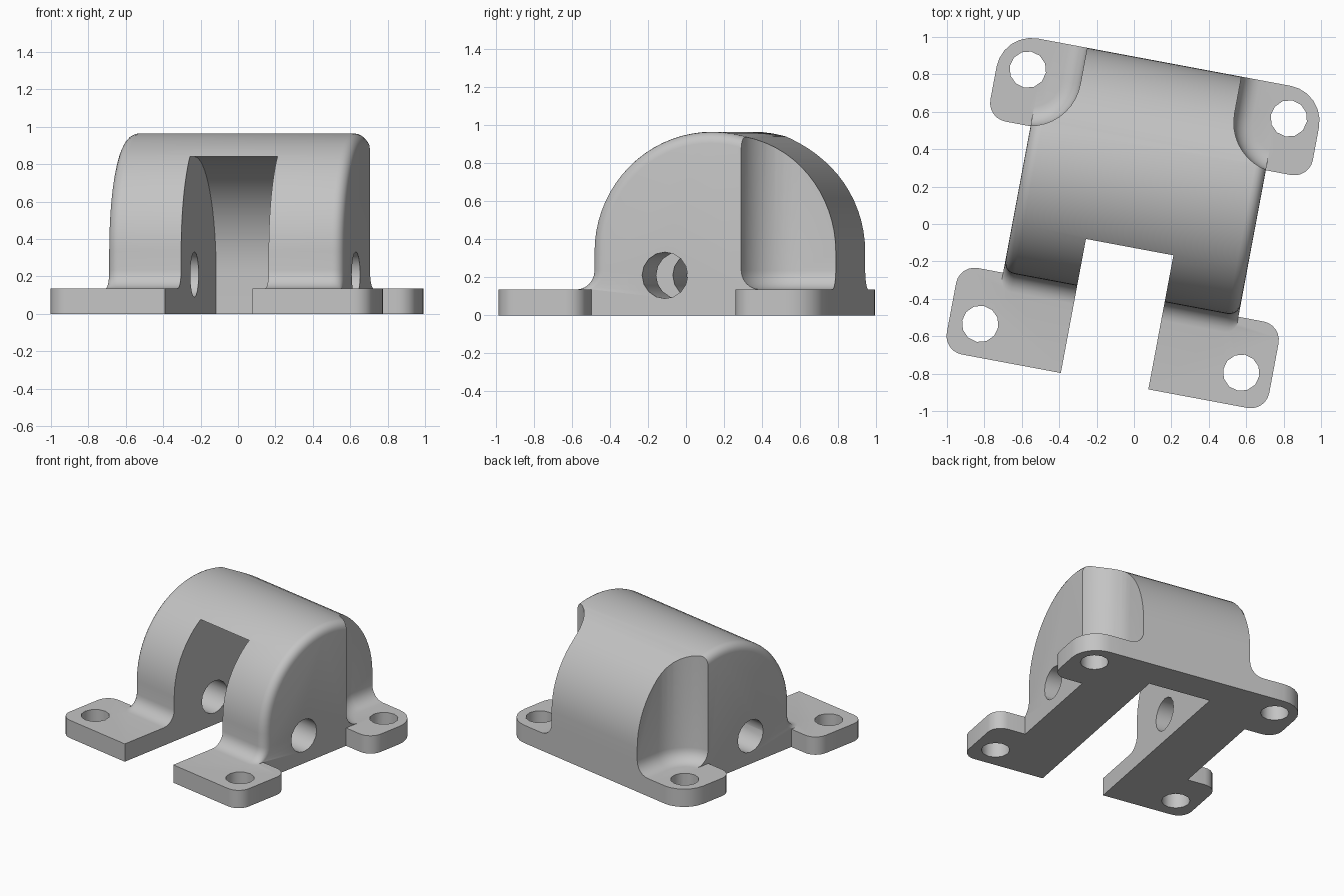
import bpy, bmesh, math
from mathutils import Vector
from math import sin, cos, pi

if "Cube" in bpy.data.objects:
    bpy.data.objects.remove(bpy.data.objects["Cube"])

grey = bpy.data.materials.new("plain grey")
grey.use_nodes = True
COLOUR = (0.55, 0.55, 0.55, 1)
grey.diffuse_color = COLOUR
grey.node_tree.nodes["Principled BSDF"].inputs["Base Color"].default_value = COLOUR

THICK = 0.135      # mounting plate
SIDE = 0.64        # half width of the housing
SLOT = 0.238       # half width of the slot
FRONT, BACK = -0.38, 0.88
RADIUS = (BACK - FRONT) / 2
DOME_Y, DOME_Z = (BACK + FRONT) / 2, 0.335
PIN_Y, PIN_Z = 0.007, 0.21
FILLET, ROUND = 0.1, 0.06


def loft(name, rings):
    """Closed solid through rings of equal length."""
    bm = bmesh.new()
    loops = [[bm.verts.new(p) for p in ring] for ring in rings]
    n = len(loops[0])
    for a, b in zip(loops, loops[1:]):
        for i in range(n):
            j = (i + 1) % n
            bm.faces.new((a[i], a[j], b[j], b[i]))
    bm.faces.new(loops[0][::-1])
    bm.faces.new(loops[-1])
    bmesh.ops.recalc_face_normals(bm, faces=bm.faces)
    mesh = bpy.data.meshes.new(name)
    bm.to_mesh(mesh)
    bm.free()
    obj = bpy.data.objects.new(name, mesh)
    mesh.materials.append(grey)
    bpy.context.collection.objects.link(obj)
    return obj


def arc(cx, cy, r, start, end, steps):
    angles = [start + (end - start) * i / steps for i in range(steps + 1)]
    return [(cx + r * cos(t), cy + r * sin(t)) for t in angles]


def combine(target, tool, operation):
    mod = target.modifiers.new("shape", "BOOLEAN")
    mod.operation, mod.object, mod.solver = operation, tool, "EXACT"
    bpy.context.view_layer.objects.active = target
    bpy.ops.object.modifier_apply(modifier=mod.name)
    bpy.data.objects.remove(tool)


def rounded(corners, steps=6):
    """Polygon with each right-angled corner rounded by its own radius."""
    out = []
    for i, (x, y, r) in enumerate(corners):
        p = Vector((x, y))
        if r == 0:
            out.append((x, y))
            continue
        a = (Vector(corners[i - 1][:2]) - p).normalized()
        b = (Vector(corners[(i + 1) % len(corners)][:2]) - p).normalized()
        c = p + r * (a + b)
        for k in range(steps + 1):
            t = k / steps * pi / 2
            out.append(tuple(c - r * (b * cos(t) + a * sin(t))))
    return out


def housing_profile(d):
    """Dome section, with a fillet at the front foot, inset by d."""
    pts = [(BACK - d, 0)]
    pts += arc(DOME_Y, DOME_Z, RADIUS - d, 0, pi, 36)
    pts += arc(FRONT + d - FILLET, THICK + FILLET, FILLET, 0, -pi / 2, 6)
    return pts + [(FRONT + d - FILLET, 0)]


# Domed housing with rounded side rims
STEPS = 5
rim = [(SIDE - ROUND * (1 - cos(t)), ROUND * (1 - sin(t)))
       for t in (pi / 2 * i / STEPS for i in range(STEPS + 1))]
sections = [(-x, d) for x, d in rim] + [(x, d) for x, d in reversed(rim)]
housing = loft("hinge_housing", [[(x, y, z) for y, z in housing_profile(d)]
                                 for x, d in sections])

# Mounting plate with four tabs
half = [(0.877, BACK, 0.19), (0.877, 0.412, 0.1), (0.63, 0.412, 0),
        (0.63, -0.385, 0), (0.877, -0.385, 0.1), (0.877, -0.855, 0.1)]
outline = rounded(half + [(-x, y, r) for x, y, r in reversed(half)])
plate = loft("mounting_plate", [[(x, y, z) for x, y in outline] for z in (0, THICK)])
combine(housing, plate, "UNION")

# Rounded pockets above the rear tabs, with a filleted floor
for s in (-1, 1):
    rings = []
    levels = [(THICK + FILLET * (1 - cos(t)), FILLET * (1 - sin(t)))
              for t in (pi / 2 * i / 6 for i in range(7))]
    for z, e in levels + [(1.5, 0)]:
        pts = arc(0.69, 0.68, 0.27 - e, pi, 1.5 * pi, 10)
        pts = [(pts[0][0], 1.3)] + pts + [(1.3, pts[-1][1]), (1.3, 1.3)]
        rings.append([(s * x, y, z) for x, y in pts])
    combine(housing, loft("pocket_cutter", rings), "DIFFERENCE")

# Slot open to the front and bottom, curved around the pin axis
slot = [(-1.2, -0.2), (PIN_Y + 0.63, -0.2)]
slot += arc(PIN_Y, PIN_Z, 0.63, 0, pi / 2, 16) + [(-1.2, PIN_Z + 0.63)]
combine(housing, loft("slot_cutter", [[(x, y, z) for y, z in slot]
                                      for x in (-SLOT, SLOT)]), "DIFFERENCE")

# Pin hole through both cheeks
ring = arc(PIN_Y, PIN_Z, 0.122, 0, 2 * pi, 16)[:-1]
combine(housing, loft("pin_cutter", [[(x, y, z) for y, z in ring]
                                     for x in (-1, 1)]), "DIFFERENCE")

# Screw holes in the tabs
for x in (-0.71, 0.71):
    for y in (-0.676, 0.707):
        ring = arc(x, y, 0.098, 0, 2 * pi, 12)[:-1]
        combine(housing, loft("screw_cutter", [[(px, py, z) for px, py in ring]
                                               for z in (-0.2, 0.3)]), "DIFFERENCE")

# Turned stance and smooth curves with crisp edges
housing.rotation_euler.z = math.radians(-10.6)
bpy.ops.object.select_all(action="DESELECT")
housing.select_set(True)
bpy.context.view_layer.objects.active = housing
bpy.ops.object.shade_smooth_by_angle(angle=math.radians(31))
